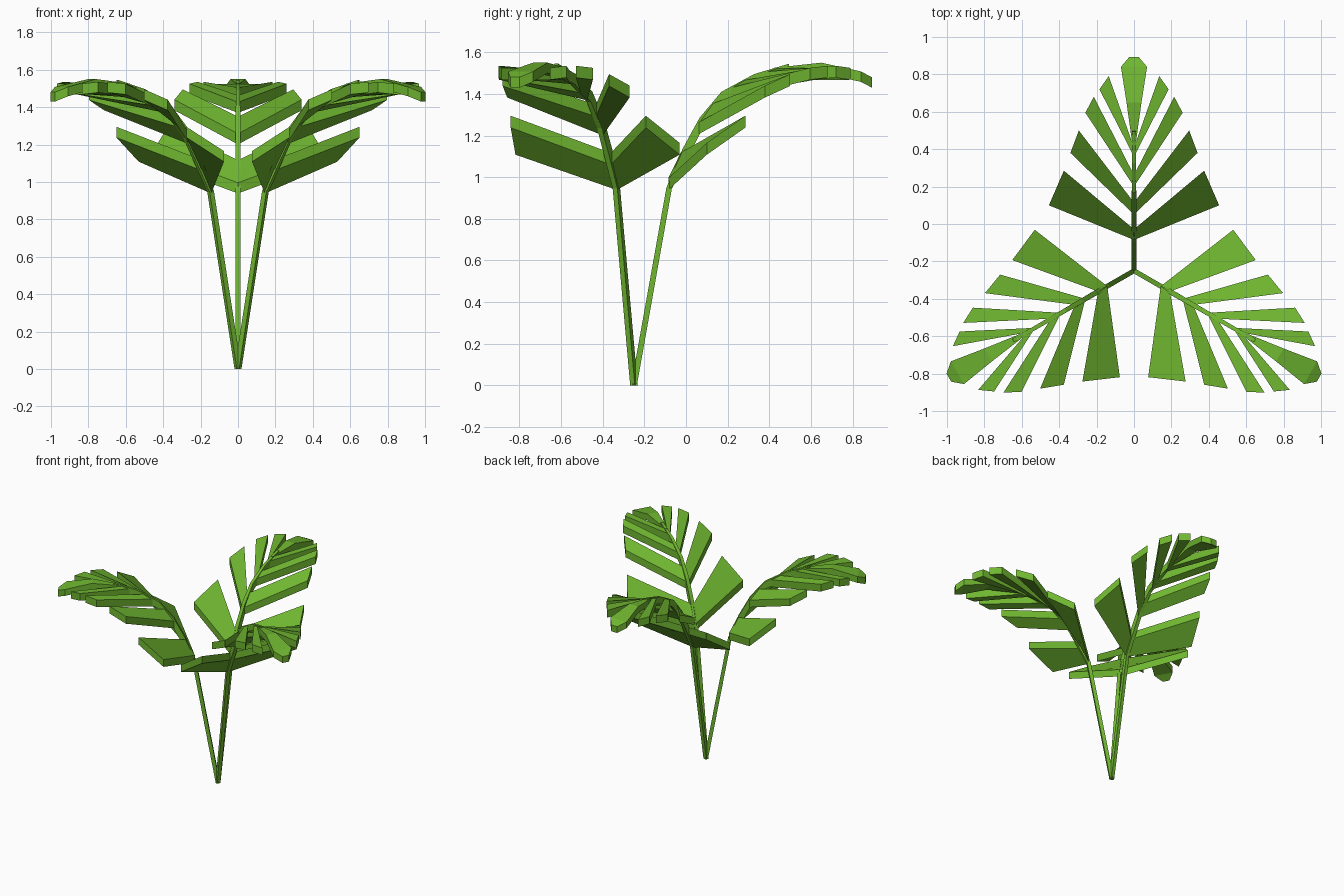
import bpy, bmesh, math

if "Cube" in bpy.data.objects:
    bpy.data.objects.remove(bpy.data.objects["Cube"])

green = bpy.data.materials.new("leaf green")
green.diffuse_color = (0.16, 0.47, 0.03, 1)
green.use_nodes = True
green.node_tree.nodes["Principled BSDF"].inputs["Base Color"].default_value = green.diffuse_color

CENTRE_Y = -0.25

# Top line of the midrib: (y, z) for the frond that points to the back
RIB = [(-0.09, 0.985), (-0.017, 1.135), (0.065, 1.285), (0.17, 1.41),
       (0.327, 1.495), (0.495, 1.545)]

# Leaflets: base y low, base y high, outer low (x, y, z), outer high (x, y, z)
LEAFLETS = [
    (-0.085, -0.025, (0.455, 0.10, 1.165), (0.375, 0.285, 1.295)),
    (0.05, 0.12, (0.34, 0.38, 1.44), (0.295, 0.50, 1.495)),
    (0.20, 0.27, (0.26, 0.595, 1.525), (0.215, 0.68, 1.535)),
    (0.36, 0.42, (0.185, 0.72, 1.535), (0.135, 0.79, 1.525)),
]


def rib_z(y):
    for (y0, z0), (y1, z1) in zip(RIB, RIB[1:]):
        if y <= y1:
            return z0 + (z1 - z0) * (y - y0) / (y1 - y0)
    return RIB[-1][1]


def slab(bm, top, thick):
    """Closed plate: a top outline pushed straight down."""
    a = [bm.verts.new(p) for p in top]
    b = [bm.verts.new((x, y, z - thick)) for x, y, z in top]
    n = len(a)
    bm.faces.new(a)
    bm.faces.new(b[::-1])
    for i in range(n):
        bm.faces.new((a[i], b[i], b[(i + 1) % n], a[(i + 1) % n]))


def beam(bm, sections):
    """Four-sided tube through (half width, inner point, outer point)."""
    rings = []
    for w, (yi, zi), (yo, zo) in sections:
        rings.append([bm.verts.new(p) for p in
                      ((-w, yi, zi), (w, yi, zi), (w, yo, zo), (-w, yo, zo))])
    for r, s in zip(rings, rings[1:]):
        for i in range(4):
            j = (i + 1) % 4
            bm.faces.new((r[i], r[j], s[j], s[i]))
    bm.faces.new(rings[0][::-1])
    bm.faces.new(rings[-1])


def finish(bm, name, angle):
    """Turn the part about the plant's root and make it an object."""
    bmesh.ops.recalc_face_normals(bm, faces=bm.faces)
    c, s = math.cos(angle), math.sin(angle)
    for v in bm.verts:
        x, y = v.co.x, v.co.y - CENTRE_Y
        v.co.x, v.co.y = x * c - y * s, x * s + y * c + CENTRE_Y
    me = bpy.data.meshes.new(name)
    bm.to_mesh(me)
    bm.free()
    me.materials.append(green)
    bpy.context.collection.objects.link(bpy.data.objects.new(name, me))


for k, side in enumerate(("back", "left", "right")):
    angle = k * 2 * math.pi / 3

    # Stem and curved midrib
    bm = bmesh.new()
    sections = [(0.013, (-0.264, 0.0), (-0.236, 0.0)),
                (0.013, (-0.094, 0.95), (-0.068, 0.945))]
    for i, (y, z) in enumerate(RIB[1:]):
        sections.append((0.014 - 0.001 * i, (y, z), (y + 0.02 - 0.004 * i, z - 0.05)))
    beam(bm, sections)
    finish(bm, side + "_stem", angle)

    # Paired leaflets
    bm = bmesh.new()
    for lo, hi, a, b in LEAFLETS:
        for m in (1, -1):
            top = [(0, lo, rib_z(lo)), a, b, (0.004, hi, rib_z(hi))]
            slab(bm, [(m * x, y, z) for x, y, z in top], 0.057)
    finish(bm, side + "_leaflets", angle)

    # End leaflet, bent down at the tip
    bm = bmesh.new()
    slab(bm, [(-0.008, 0.42, 1.525), (0.008, 0.42, 1.525),
              (0.04, 0.65, 1.55), (-0.04, 0.65, 1.55)], 0.05)
    slab(bm, [(-0.04, 0.65, 1.55), (0.04, 0.65, 1.55),
              (0.07, 0.84, 1.508), (-0.07, 0.84, 1.508)], 0.05)
    slab(bm, [(-0.07, 0.84, 1.508), (0.07, 0.84, 1.508),
              (0.025, 0.893, 1.48), (-0.025, 0.893, 1.48)], 0.05)
    # Join the three pieces into one solid
    bmesh.ops.remove_doubles(bm, verts=bm.verts, dist=0.0005)
    inner = [f for f in bm.faces if all(len(e.link_faces) > 2 for e in f.edges
             if abs(e.verts[0].co.y - e.verts[1].co.y) < 1e-4)
             and max(v.co.y for v in f.verts) - min(v.co.y for v in f.verts) < 1e-4
             and 0.5 < f.calc_center_median().y < 0.88]
    bmesh.ops.delete(bm, geom=inner, context='FACES_ONLY')
    finish(bm, side + "_end_leaflet", angle)
